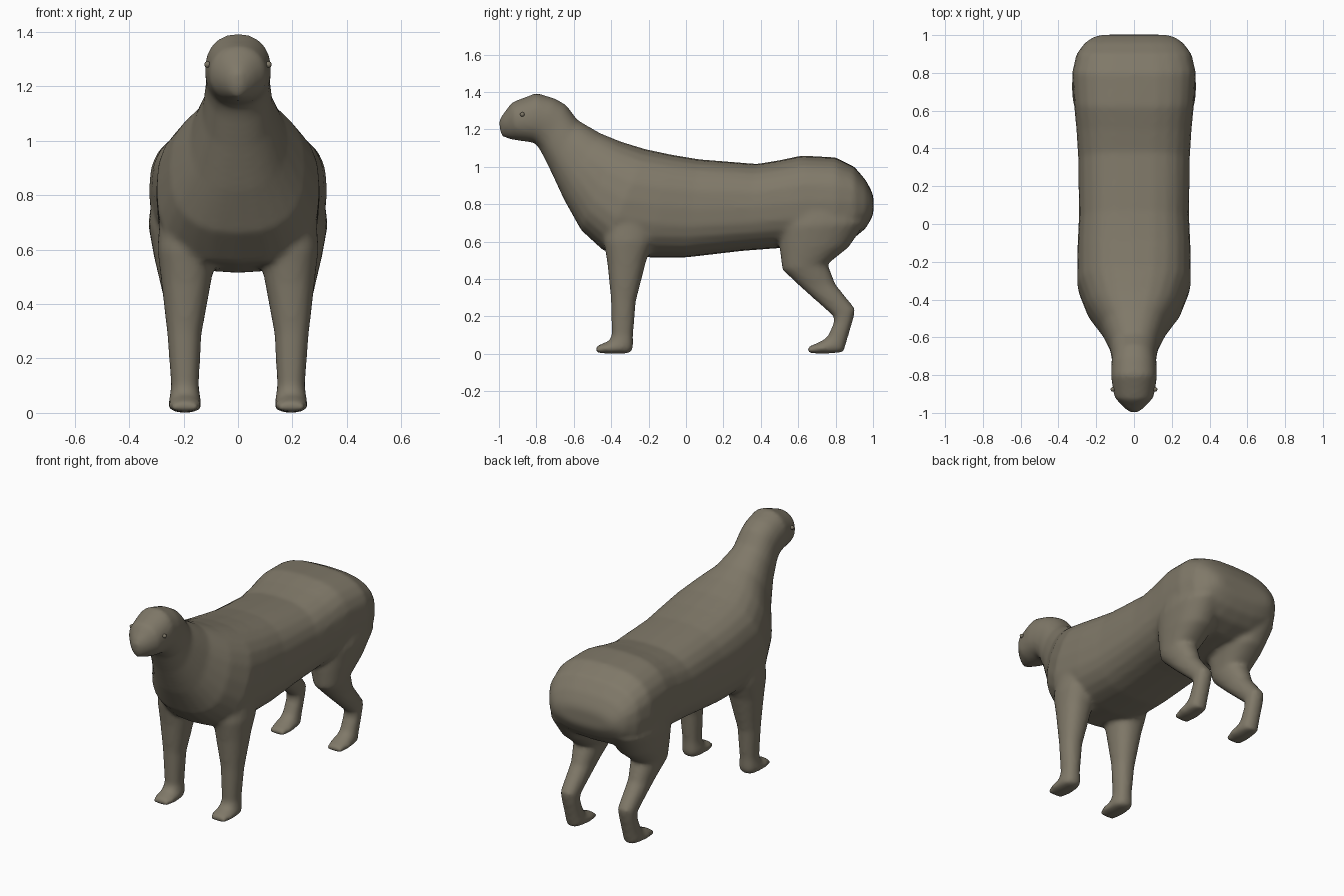
import bpy, bmesh, math

fur = bpy.data.materials.new("grey_brown_fur")
fur.diffuse_color = (0.215, 0.19, 0.14, 1)


def power(v, p):
    return math.copysign(abs(v) ** p, v)


def loft(bm, sections, side=1, n=24):
    """Skin closed rings: (y1, z1, y2, z2, half width, centre x, roundness)."""
    rings = []
    for y1, z1, y2, z2, w, xc, p in sections:
        ring = []
        for i in range(n):
            a = 2 * math.pi * i / n
            c, s = power(math.cos(a), p), power(math.sin(a), p)
            ring.append(bm.verts.new((side * xc + w * s,
                                      (y1 + y2) / 2 + (y1 - y2) / 2 * c,
                                      (z1 + z2) / 2 + (z1 - z2) / 2 * c)))
        rings.append(ring)
    for r, q in zip(rings, rings[1:]):
        for i in range(n):
            j = (i + 1) % n
            bm.faces.new((r[i], r[j], q[j], q[i]))
    bm.faces.new(rings[0][::-1])
    bm.faces.new(rings[-1])


# Head, neck, barrel and rump: top point, bottom point, half width
TORSO = [
    (-1.0, 1.25, -0.99, 1.165, 0.022, 0, 1),
    (-0.98, 1.28, -0.95, 1.15, 0.06, 0, 1),
    (-0.93, 1.345, -0.90, 1.14, 0.105, 0, 0.95),
    (-0.80, 1.395, -0.82, 1.13, 0.122, 0, 0.9),
    (-0.70, 1.365, -0.80, 1.12, 0.12, 0, 0.9),
    (-0.64, 1.33, -0.775, 1.08, 0.118, 0, 0.9),
    (-0.58, 1.25, -0.72, 0.97, 0.13, 0, 0.9),
    (-0.46, 1.18, -0.65, 0.82, 0.175, 0, 0.85),
    (-0.35, 1.135, -0.56, 0.66, 0.25, 0, 0.8),
    (-0.22, 1.095, -0.44, 0.55, 0.30, 0, 0.78),
    (-0.08, 1.065, -0.20, 0.515, 0.30, 0, 0.75),
    (0.07, 1.04, 0.0, 0.515, 0.292, 0, 0.75),
    (0.38, 1.015, 0.30, 0.55, 0.295, 0, 0.75),
    (0.50, 1.035, 0.50, 0.565, 0.305, 0, 0.75),
    (0.62, 1.06, 0.65, 0.57, 0.318, 0, 0.72),
    (0.80, 1.05, 0.80, 0.58, 0.328, 0, 0.72),
    (0.90, 1.0, 0.90, 0.62, 0.305, 0, 0.72),
    (0.96, 0.93, 0.96, 0.67, 0.26, 0, 0.75),
    (0.99, 0.875, 0.99, 0.72, 0.215, 0, 0.8),
    (1.002, 0.84, 1.002, 0.75, 0.17, 0, 0.8),
]

# Legs: front point, back point, half width, centre
FRONT_LEG = [
    (-0.42, 0.85, -0.12, 0.85, 0.11, 0.17, 0.9),
    (-0.44, 0.60, -0.17, 0.60, 0.108, 0.188, 0.9),
    (-0.42, 0.48, -0.212, 0.50, 0.093, 0.19, 0.9),
    (-0.402, 0.30, -0.268, 0.28, 0.063, 0.197, 0.9),
    (-0.397, 0.10, -0.283, 0.10, 0.051, 0.195, 0.9),
    (-0.41, 0.07, -0.282, 0.03, 0.058, 0.195, 0.9),
    (-0.43, 0.062, -0.30, 0.002, 0.06, 0.195, 0.9),
    (-0.45, 0.054, -0.40, 0.0, 0.062, 0.195, 0.9),
    (-0.482, 0.038, -0.48, 0.005, 0.05, 0.195, 0.9),
]
HIND_LEG = [
    (0.54, 0.85, 0.94, 0.85, 0.13, 0.18, 0.9),
    (0.50, 0.68, 0.96, 0.70, 0.135, 0.195, 0.9),
    (0.50, 0.57, 0.87, 0.57, 0.118, 0.19, 0.9),
    (0.515, 0.45, 0.757, 0.48, 0.088, 0.195, 0.9),
    (0.61, 0.36, 0.80, 0.37, 0.065, 0.195, 0.9),
    (0.79, 0.20, 0.905, 0.24, 0.052, 0.195, 0.9),
    (0.79, 0.165, 0.893, 0.18, 0.05, 0.195, 0.9),
    (0.757, 0.092, 0.86, 0.07, 0.051, 0.195, 0.9),
    (0.735, 0.075, 0.842, 0.008, 0.056, 0.195, 0.9),
    (0.70, 0.057, 0.74, 0.0, 0.06, 0.195, 0.9),
    (0.65, 0.036, 0.652, 0.004, 0.05, 0.195, 0.9),
]

bm = bmesh.new()
loft(bm, TORSO)
for side in (-1, 1):
    loft(bm, FRONT_LEG, side)
    loft(bm, HIND_LEG, side)
bmesh.ops.recalc_face_normals(bm, faces=bm.faces[:])
mesh = bpy.data.meshes.new("animal_body")
bm.to_mesh(mesh)
bm.free()
body = bpy.data.objects.new("animal_body", mesh)
bpy.context.collection.objects.link(body)
mesh.materials.append(fur)

# Fuse the overlapping parts into one skin and soften the joints
fuse = body.modifiers.new("fuse", 'REMESH')
fuse.mode = 'VOXEL'
fuse.voxel_size = 0.014
fuse.use_smooth_shade = True
soften = body.modifiers.new("soften", 'SMOOTH')
soften.factor = 0.5
soften.iterations = 6

# Eyes
for side, name in ((-1, "eye_left"), (1, "eye_right")):
    bpy.ops.mesh.primitive_uv_sphere_add(segments=12, ring_count=8, radius=0.012,
                                         location=(side * 0.112, -0.875, 1.28))
    eye = bpy.context.object
    eye.name = name
    eye.data.materials.append(fur)
    bpy.ops.object.shade_smooth()
